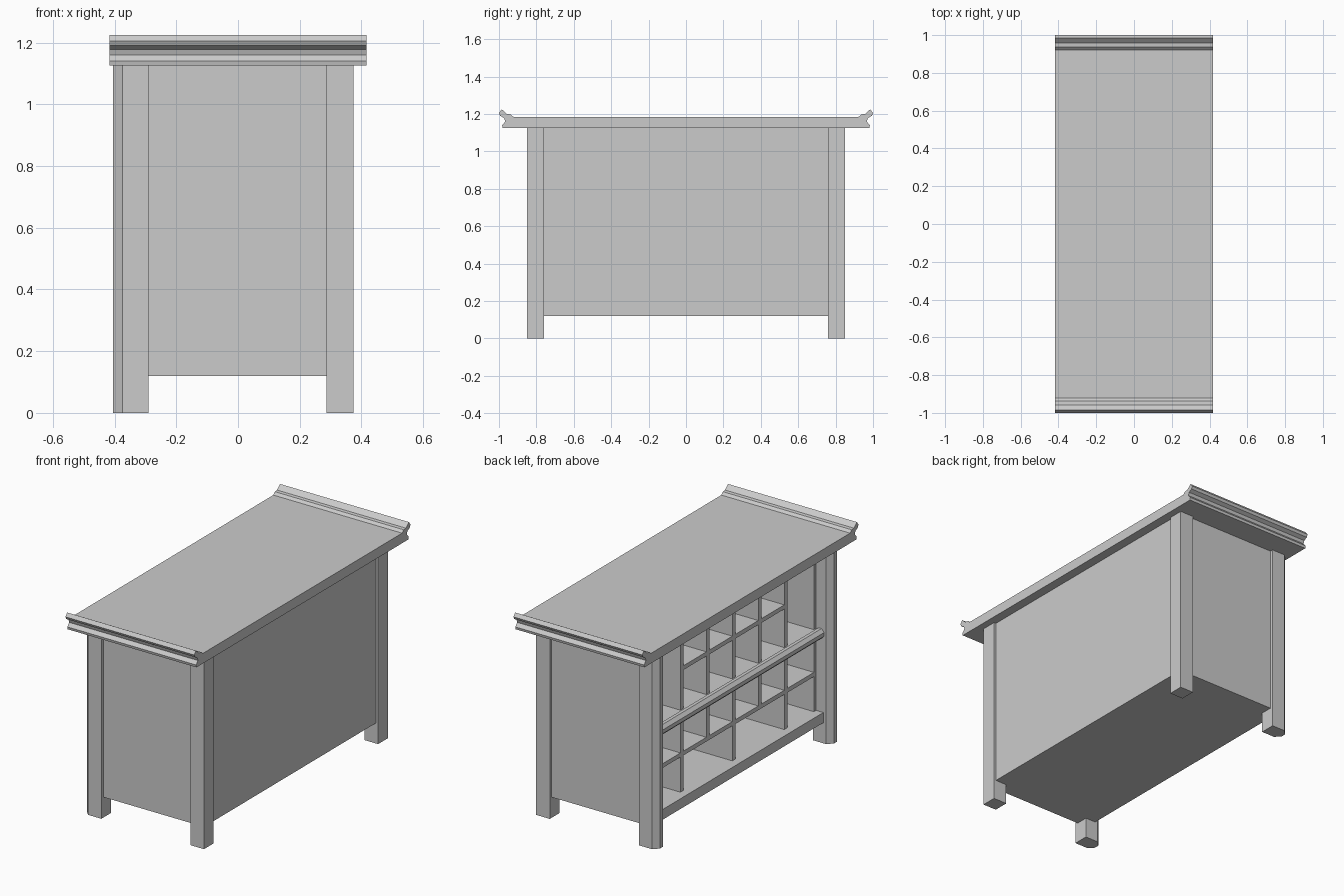
import bpy, bmesh

if "Cube" in bpy.data.objects:
    bpy.data.objects.remove(bpy.data.objects["Cube"])


def box(name, x, y, z):
    """Box from (min, max) ranges."""
    return prism(name, [(x[0], y[0]), (x[1], y[0]), (x[1], y[1]), (x[0], y[1])], "z", z)


def prism(name, pts, axis, rng):
    """Extrude a closed profile along an axis: x uses (y,z), y uses (x,z), z uses (x,y)."""
    place = {"x": lambda p, t: (t, p[0], p[1]),
             "y": lambda p, t: (p[0], t, p[1]),
             "z": lambda p, t: (p[0], p[1], t)}[axis]
    bm = bmesh.new()
    ends = [[bm.verts.new(place(p, t)) for p in pts] for t in rng]
    n = len(pts)
    bm.faces.new(ends[0])
    bm.faces.new(ends[1][::-1])
    for i in range(n):
        j = (i + 1) % n
        bm.faces.new((ends[0][j], ends[0][i], ends[1][i], ends[1][j]))
    bmesh.ops.recalc_face_normals(bm, faces=bm.faces[:])
    mesh = bpy.data.meshes.new(name)
    bm.to_mesh(mesh)
    bm.free()
    ob = bpy.data.objects.new(name, mesh)
    bpy.context.collection.objects.link(ob)
    return ob


TOP_Z, BASE_Z = 1.125, 0.12
BACK_X, FRONT_X = 0.345, -0.31

# Table top with upturned moulded ends
end = [(0.98, TOP_Z), (0.983, 1.14), (0.966, 1.16), (0.972, 1.178), (0.993, 1.19),
       (1.0, 1.205), (0.985, 1.225), (0.957, 1.2), (0.937, 1.198), (0.922, 1.184)]
prism("table_top", end + [(-y, z) for y, z in reversed(end)], "x", (-0.417, 0.417))

# Legs: square on the closed side, faceted nose on the open side
for s, side in ((-1, "front"), (1, "rear")):
    box(f"{side}_square_leg", (0.287, 0.375), sorted((s * 0.76, s * 0.85)), (0, TOP_Z))
    nose = [(-0.29, 0.76), (-0.375, 0.76), (-0.405, 0.79),
            (-0.405, 0.82), (-0.375, 0.85), (-0.29, 0.85)]
    prism(f"{side}_faceted_leg", [(x, s * y) for x, y in nose], "z", (0, TOP_Z))
    # End wall between the legs
    box(f"{side}_end_wall", (FRONT_X, 0.36), sorted((s * 0.74, s * 0.832)), (BASE_Z, TOP_Z))

# Long closed panel and base board
box("long_panel", (BACK_X, 0.362), (-0.8, 0.8), (BASE_Z, TOP_Z))
box("base_board", (-0.357, BACK_X), (-0.76, 0.76), (BASE_Z, 0.18))

# Middle board with faceted nose
prism("middle_board", [(BACK_X, 0.61), (-0.345, 0.61), (-0.363, 0.628), (-0.363, 0.65),
                       (-0.345, 0.668), (-0.325, 0.668), (-0.32, 0.66), (BACK_X, 0.66)],
      "y", (-0.76, 0.76))


def divider(name, y, z0, z1):
    box(name, (FRONT_X, BACK_X), (y - 0.014, y + 0.014), (z0, z1))


# Upper row: five dividers, shelves in the middle four bays
cols = [-0.48, -0.24, 0, 0.24, 0.48]
for i, y in enumerate(cols):
    divider(f"upper_divider_{i}", y, 0.66, TOP_Z)
box("upper_shelf", (FRONT_X, BACK_X), (-0.48, 0.48), (0.885, 0.91))

# Lower row: full-width shelf, narrow bays above and wide bays below
box("lower_shelf", (FRONT_X, BACK_X), (-0.745, 0.745), (0.385, 0.41))
for i, y in enumerate(cols):
    divider(f"lower_divider_{i}", y, 0.18 if i % 2 == 0 else 0.41, 0.61)
